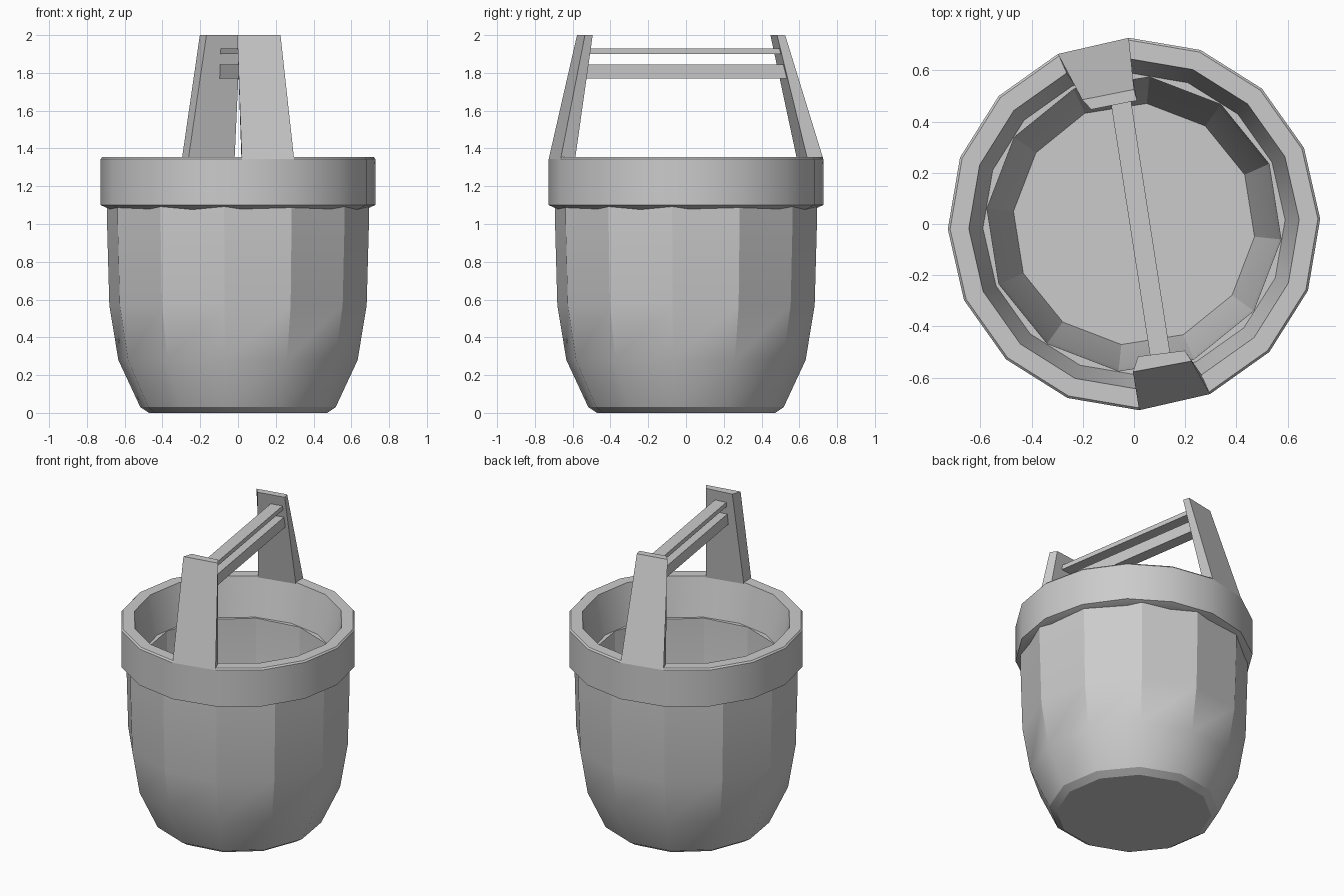
import bpy, bmesh
from math import radians, cos, sin
from mathutils import Vector

if "Cube" in bpy.data.objects:
    bpy.data.objects.remove(bpy.data.objects["Cube"])


def finish(name, bm, smooth=False):
    bmesh.ops.recalc_face_normals(bm, faces=bm.faces[:])
    me = bpy.data.meshes.new(name)
    bm.to_mesh(me)
    bm.free()
    ob = bpy.data.objects.new(name, me)
    bpy.context.collection.objects.link(ob)
    if smooth:
        bpy.ops.object.select_all(action='DESELECT')
        ob.select_set(True)
        bpy.context.view_layer.objects.active = ob
        bpy.ops.object.shade_smooth_by_angle(angle=radians(29))
    return ob


def lathe(name, profile, sides, turn, closed):
    """Spin (radius, z) points; open profiles get flat caps at both ends."""
    bm = bmesh.new()
    rings = []
    for r, z in profile:
        angles = [radians(turn + 360 * i / sides) for i in range(sides)]
        rings.append([bm.verts.new((r * cos(a), r * sin(a), z)) for a in angles])
    pairs = list(zip(rings, rings[1:]))
    if closed:
        pairs.append((rings[-1], rings[0]))
    else:
        bm.faces.new(rings[0])
        bm.faces.new(rings[-1])
    for a, b in pairs:
        for i in range(sides):
            j = (i + 1) % sides
            bm.faces.new((a[i], a[j], b[j], b[i]))
    return finish(name, bm, True)


def block(name, bottom, top):
    """Six-sided solid between two four-point loops."""
    bm = bmesh.new()
    b = [bm.verts.new(p) for p in bottom]
    t = [bm.verts.new(p) for p in top]
    bm.faces.new(b)
    bm.faces.new(t)
    for i in range(4):
        j = (i + 1) % 4
        bm.faces.new((b[i], b[j], t[j], t[i]))
    return finish(name, bm)


# Twelve-sided bucket body, outer wall then inner wall down to the floor
lathe("bucket_body",
      [(.475, 0), (.52, .03), (.637, .28), (.685, .57), (.697, 1.0), (.697, 1.10),
       (.577, 1.10), (.565, .57), (.473, .12)], 12, -6, False)

# Sixteen-sided rim band
lathe("rim_band",
      [(.67, 1.075), (.727, 1.10), (.727, 1.345), (.718, 1.355), (.645, 1.355),
       (.59, 1.10), (.62, 1.075)], 16, 1.6, True)

# Tapered uprights, each rising from one side of the rim
tops = {
    "front_upright": (-88.4, [(-.004, -.577), (.225, -.535), (.198, -.494), (.016, -.517)]),
    "back_upright": (91.6, [(.0, .525), (-.202, .485), (-.167, .447), (.012, .482)]),
}
for name, (angle, top) in tops.items():
    base = []
    for r, a in ((.727, angle), (.727, angle + 22.5), (.643, angle + 22.5), (.643, angle)):
        base.append((r * cos(radians(a)), r * sin(radians(a)), 1.345))
    block(name, base, [(x, y, 2) for x, y in top])

# Two cross bars forming the grip
for name, z0, z1, y_front, y_back in (("lower_bar", 1.77, 1.845, -.565, .53),
                                      ("upper_bar", 1.90, 1.93, -.545, .505)):
    loop = []
    for y, side in ((y_front, -1), (y_front, 1), (y_back, 1), (y_back, -1)):
        loop.append((.023 - .155 * y + side * .039, y + side * .006))
    block(name, [(x, y, z0) for x, y in loop], [(x, y, z1) for x, y in loop])
